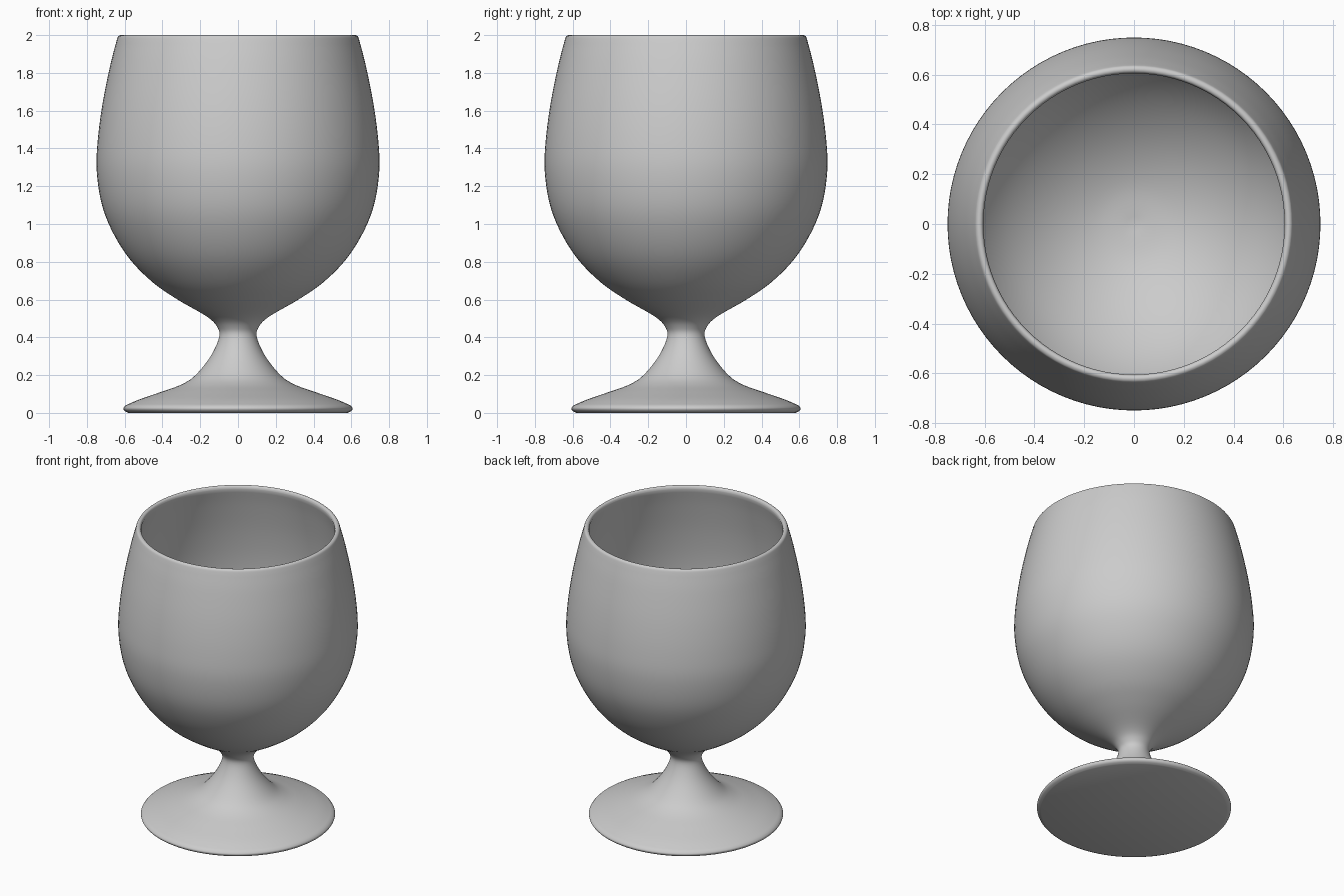
import bpy, bmesh, math
from mathutils import Vector

cube = bpy.data.objects.get("Cube")
if cube:
    bpy.data.objects.remove(cube, do_unlink=True)

SEGMENTS = 96

glass = bpy.data.materials.new("light_grey")
glass.use_nodes = True
GREY = (0.6, 0.6, 0.6, 1)
glass.diffuse_color = GREY
glass.node_tree.nodes["Principled BSDF"].inputs["Base Color"].default_value = GREY


def smooth_path(points, steps=5):
    """Catmull-Rom curve through (radius, height) points."""
    pts = [Vector(p) for p in points]
    pts = [2 * pts[0] - pts[1]] + pts + [2 * pts[-1] - pts[-2]]
    path = []
    for a, b, c, d in zip(pts, pts[1:], pts[2:], pts[3:]):
        for i in range(steps):
            t = i / steps
            path.append(0.5 * (2 * b + (c - a) * t + (2 * a - 5 * b + 4 * c - d) * t * t
                               + (3 * b - a - 3 * c + d) * t ** 3))
    return path + [pts[-2]]


def lathe(name, path):
    """Revolve a profile about z; its ends lie on the axis."""
    bm = bmesh.new()
    verts = [bm.verts.new((max(p.x, 0), 0, p.y)) for p in path]
    edges = [bm.edges.new(pair) for pair in zip(verts, verts[1:])]
    bmesh.ops.spin(bm, geom=verts + edges, axis=(0, 0, 1), cent=(0, 0, 0),
                   angle=math.tau, steps=SEGMENTS, use_merge=True)
    bmesh.ops.remove_doubles(bm, verts=bm.verts, dist=0.0001)
    bmesh.ops.recalc_face_normals(bm, faces=bm.faces)
    mesh = bpy.data.meshes.new(name)
    bm.to_mesh(mesh)
    bm.free()
    mesh.materials.append(glass)
    obj = bpy.data.objects.new(name, mesh)
    bpy.context.collection.objects.link(obj)
    bpy.context.view_layer.objects.active = obj
    obj.select_set(True)
    bpy.ops.object.shade_smooth_by_angle(angle=math.radians(50))
    obj.select_set(False)


# Flat underside and rounded foot edge
underside = [Vector((0, 0)), Vector((0.58, 0))]
foot_edge = smooth_path([(0.58, 0), (0.6, 0.01), (0.607, 0.025), (0.595, 0.04)], 3)
# Foot slope, stem and outer bowl
outside = smooth_path([(0.595, 0.04), (0.52, 0.072), (0.41, 0.11), (0.3, 0.15), (0.225, 0.2),
                       (0.145, 0.3), (0.1, 0.4), (0.11, 0.455), (0.165, 0.51), (0.32, 0.6),
                       (0.45, 0.69), (0.57, 0.81), (0.66, 0.95), (0.72, 1.1), (0.748, 1.28),
                       (0.742, 1.45), (0.715, 1.65), (0.674, 1.85), (0.64, 1.98)])
# Rounded rim
rim = smooth_path([(0.64, 1.98), (0.634, 1.994), (0.622, 2.0), (0.61, 1.995), (0.605, 1.98)], 3)
# Inner bowl down to its centre
inside = smooth_path([(0.605, 1.98), (0.638, 1.85), (0.679, 1.65), (0.706, 1.45), (0.711, 1.28),
                      (0.683, 1.11), (0.625, 0.97), (0.535, 0.84), (0.42, 0.73), (0.29, 0.645),
                      (0.15, 0.59), (0, 0.57)])

lathe("goblet", underside + foot_edge[1:] + outside[1:] + rim[1:] + inside[1:])
